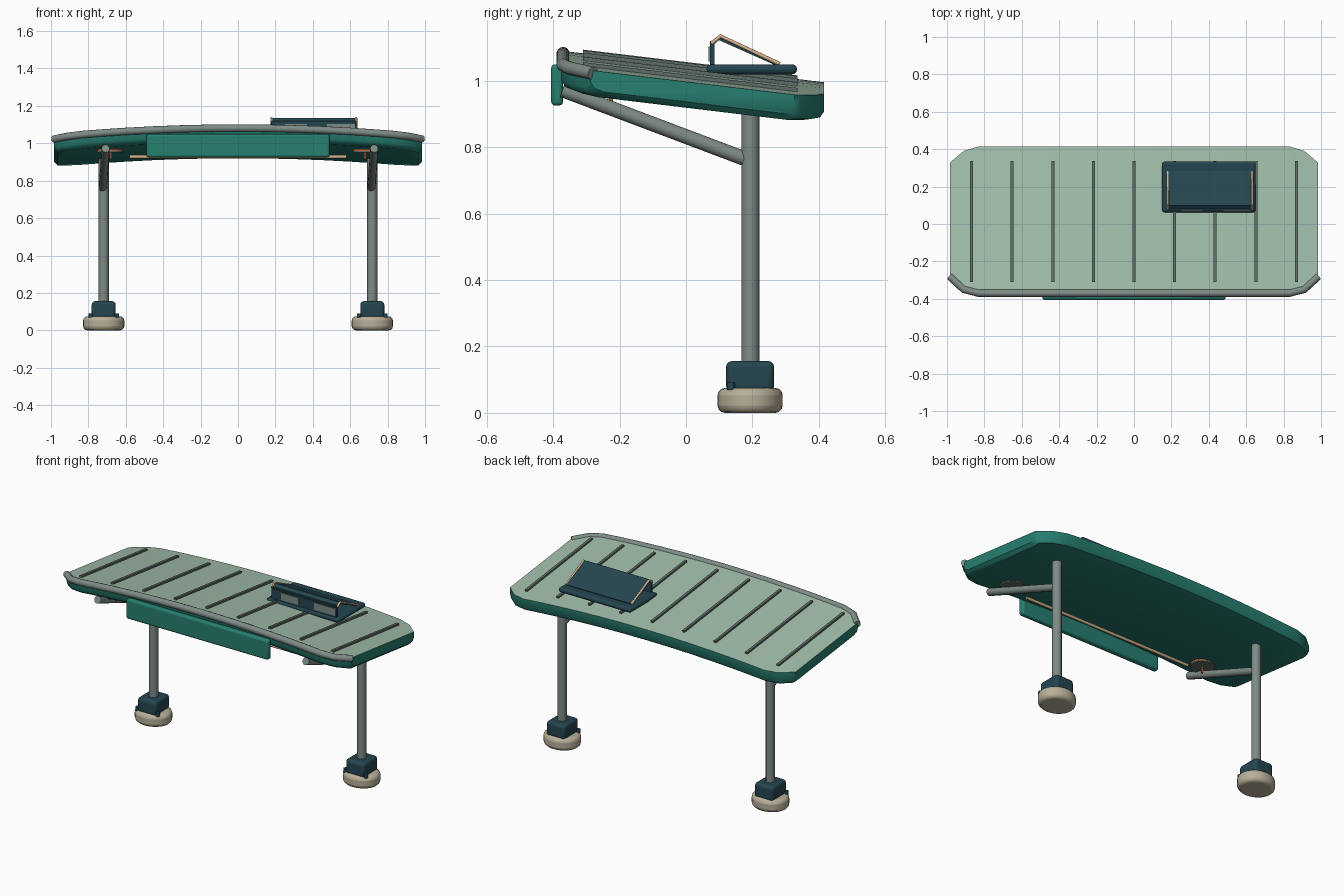
import bpy, bmesh, math
from mathutils import Matrix, Vector

cube = bpy.data.objects.get("Cube")
if cube:
    bpy.data.objects.remove(cube, do_unlink=True)


def material(name, rgb):
    m = bpy.data.materials.new(name)
    m.use_nodes = True
    m.diffuse_color = (*rgb, 1)
    m.node_tree.nodes["Principled BSDF"].inputs["Base Color"].default_value = (*rgb, 1)
    return m


PALE = material("pale green", (0.36, 0.52, 0.41))
GREEN = material("deep green", (0.02, 0.21, 0.165))
TEAL = material("dark teal", (0.018, 0.06, 0.08))
GREY = material("steel grey", (0.21, 0.26, 0.24))
RIB = material("rib grey", (0.11, 0.15, 0.135))
CREAM = material("cream", (0.48, 0.43, 0.32))
TAN = material("tan", (0.66, 0.45, 0.26))
COPPER = material("copper", (0.5, 0.13, 0.05))


def finish(obj, angle=40):
    bpy.ops.object.select_all(action="DESELECT")
    obj.select_set(True)
    bpy.context.view_layer.objects.active = obj
    bpy.ops.object.shade_smooth_by_angle(angle=math.radians(angle))
    return obj


def add_mesh(name, bm, mats, bevel=0, segments=3):
    bmesh.ops.recalc_face_normals(bm, faces=bm.faces)
    mesh = bpy.data.meshes.new(name)
    bm.to_mesh(mesh)
    bm.free()
    for m in mats:
        mesh.materials.append(m)
    obj = bpy.data.objects.new(name, mesh)
    bpy.context.collection.objects.link(obj)
    if bevel:
        mod = obj.modifiers.new("rounding", "BEVEL")
        mod.width, mod.segments, mod.limit_method = bevel, segments, "ANGLE"
    return finish(obj)


def box(name, center, size, mat, bevel=0, tilt=0):
    bm = bmesh.new()
    bmesh.ops.create_cube(bm, size=1)
    place = Matrix.Translation(center) @ Matrix.Rotation(tilt, 4, "X")
    bm.transform(place @ Matrix.Diagonal((*size, 1)))
    return add_mesh(name, bm, [mat], bevel)


def disc(name, center, rx, ry, height, mat, bevel=0):
    bm = bmesh.new()
    bmesh.ops.create_cone(bm, cap_ends=True, segments=32, radius1=1, radius2=1, depth=1)
    bm.transform(Matrix.Translation(center) @ Matrix.Diagonal((rx, ry, height, 1)))
    return add_mesh(name, bm, [mat], bevel)


def tube(name, points, radius, mat):
    curve = bpy.data.curves.new(name, "CURVE")
    curve.dimensions = "3D"
    curve.bevel_depth, curve.bevel_resolution = radius, 4
    curve.use_fill_caps = True
    spline = curve.splines.new("POLY")
    spline.points.add(len(points) - 1)
    for p, co in zip(spline.points, points):
        p.co = (*co, 1)
    curve.materials.append(mat)
    obj = bpy.data.objects.new(name, curve)
    bpy.context.collection.objects.link(obj)
    bpy.ops.object.select_all(action="DESELECT")
    obj.select_set(True)
    bpy.context.view_layer.objects.active = obj
    bpy.ops.object.convert(target="MESH")
    return finish(bpy.context.object)


def roof_z(x, y):
    return 1.045 - 0.12 * y - 0.05 * x * x


# Arched, tilted canopy with clipped corners, lofted along x
half_stations = [0, 0.15, 0.3, 0.45, 0.6, 0.72, 0.83, 0.91, 0.965, 0.985]
stations = [-x for x in half_stations[:0:-1]] + half_stations


def half_depth(x):
    x = abs(x)
    if x <= 0.83:
        return 0.395
    if x <= 0.91:
        return 0.395 - (x - 0.83) * 0.3
    return 0.371 - (x - 0.91) * 0.85


bm = bmesh.new()
loops = []
for x in stations:
    d = half_depth(x)
    front, back = 0.02 - d, 0.02 + d
    thick = 0.06 if abs(x) > 0.98 else 0.08
    section = [(front, 0), (back, 0), (back, thick - 0.025), (back - 0.012, thick - 0.007),
               (back - 0.04, thick), (front + 0.04, thick),
               (front + 0.012, thick - 0.007), (front, thick - 0.025)]
    loops.append([bm.verts.new((x, y, roof_z(x, y) - drop)) for y, drop in section])
for a, b in zip(loops, loops[1:]):
    for i in range(len(a)):
        j = (i + 1) % len(a)
        face = bm.faces.new((a[i], a[j], b[j], b[i]))
        face.material_index = 0 if i == 0 else 1
for end in (loops[0], loops[-1]):
    bm.faces.new(end).material_index = 1
add_mesh("canopy", bm, [PALE, GREEN])

# Standing ribs across the canopy
for i in range(-4, 5):
    x = i * 0.217
    mid = 0.0125
    box("roof_rib", (x, mid, roof_z(x, mid) + 0.003), (0.016, 0.65, 0.016), RIB,
        tilt=-math.atan(0.12))

# Front rail following the arch and the clipped corners
rail = []
for x in stations:
    if abs(x) == 0.965:
        continue
    y = -0.37 + max(0, abs(x) - 0.83) * 0.25 + max(0, abs(x) - 0.91) * 0.68
    rail.append((x, y, roof_z(x, y) - 0.008))
tube("front_rail", rail, 0.02, GREY)

# Rounded front fascia panel
box("fascia_panel", (0, -0.388, 0.987), (0.98, 0.036, 0.124), GREEN, 0.012)

# Lamp bar under the canopy
tube("lamp_bar", [(-0.58, -0.23, 0.928), (0.58, -0.23, 0.928)], 0.009, TAN)

# Posts, braces, feet and lamp mounts on both sides
for s in (-1, 1):
    x = s * 0.718
    tube("post", [(x, 0.194, 0.1), (x, 0.194, 0.95)], 0.027, GREY)
    tube("brace", [(x - 0.005, 0.19, 0.76), (x + 0.01, -0.372, 0.972)], 0.022, GREY)
    disc("foot", (x, 0.193, 0.0375), 0.11, 0.098, 0.075, CREAM, 0.022)
    box("post_socket", (x, 0.193, 0.11), (0.128, 0.145, 0.092), TEAL, 0.018)
    for side in (-1, 1):
        disc("socket_bolt", (x + side * 0.07, 0.135, 0.08), 0.012, 0.012, 0.022, TEAL)
    disc("mount_plate", (s * 0.685, -0.225, 0.956), 0.068, 0.068, 0.008, RIB)
    disc("mount_rim", (s * 0.685, -0.225, 0.965), 0.07, 0.07, 0.01, COPPER)
    tube("mount_pin", [(s * 0.68, -0.225, 0.915), (s * 0.68, -0.225, 0.99)], 0.006, COPPER)

# Tilted panel on a level tray
box("panel_tray", (0.4, 0.198, 1.034), (0.5, 0.272, 0.03), TEAL, 0.014)
box("panel_front_wall", (0.405, 0.079, 1.08), (0.45, 0.014, 0.08), TEAL)
for x, width in ((0.31, 0.12), (0.55, 0.15)):
    box("wall_plate", (x, 0.071, 1.08), (width, 0.006, 0.045), GREY)
top, low = Vector((0.405, 0.1, 1.128)), Vector((0.405, 0.28, 1.048))
slope = low - top
tilt = math.atan2(slope.z, slope.y)
center = (top + low) / 2
box("tilted_panel", center, (0.45, slope.length, 0.012), TEAL, tilt=tilt)
box("panel_ridge", (0.405, 0.088, 1.119), (0.45, 0.036, 0.01), TEAL, tilt=0.7)
for x in (0.18, 0.632):
    tube("panel_edge_trim", [(x, 0.076, 1.112), (x, 0.104, 1.134), (x, 0.282, 1.05)], 0.006, TAN)
